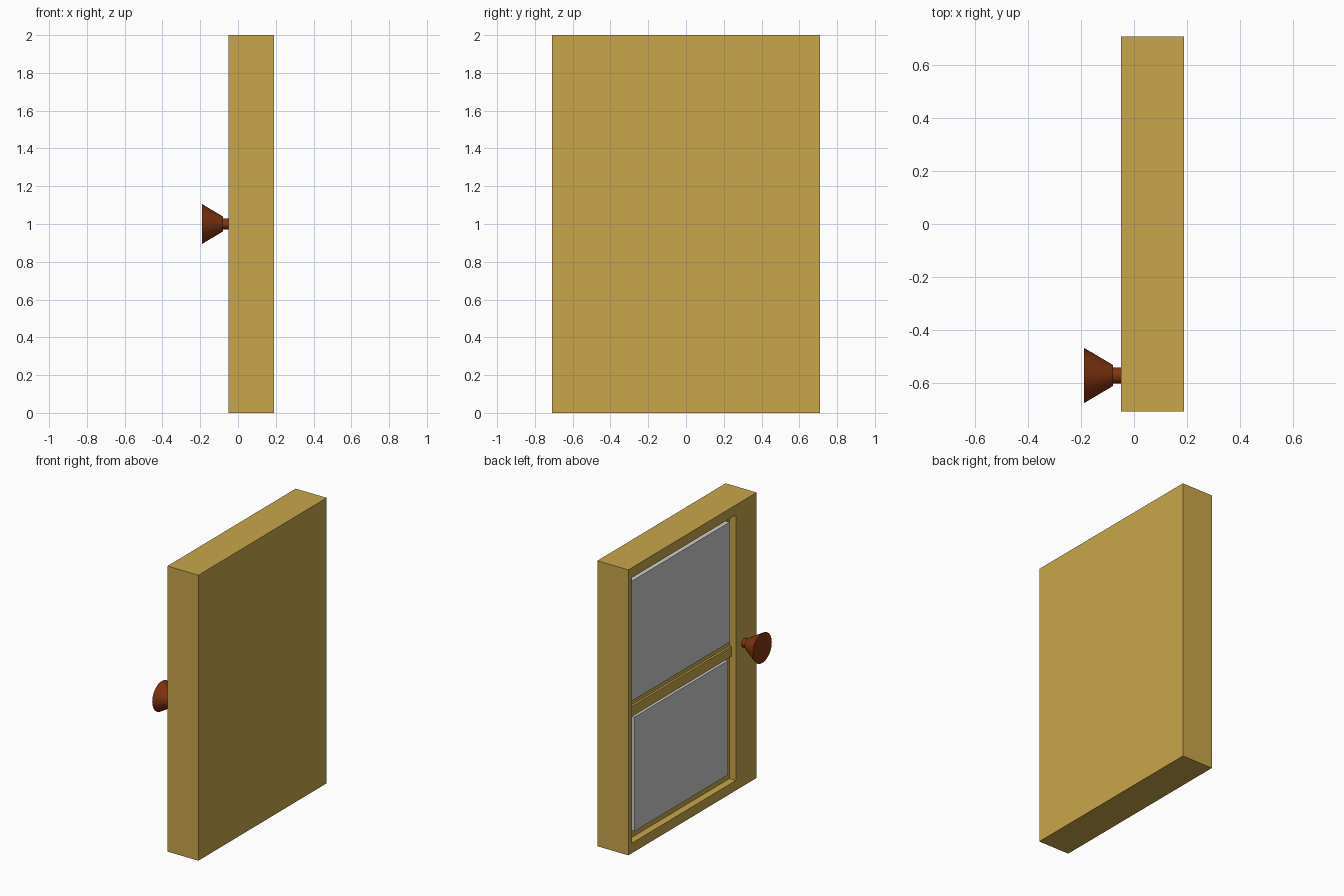
import bpy, bmesh, math

if "Cube" in bpy.data.objects:
    bpy.data.objects.remove(bpy.data.objects["Cube"])


def material(name, rgb):
    m = bpy.data.materials.new(name)
    m.diffuse_color = (*rgb, 1)
    m.use_nodes = True
    m.node_tree.nodes["Principled BSDF"].inputs["Base Color"].default_value = m.diffuse_color
    return m


gold = material("gold_wood", (0.58, 0.38, 0.07))
brown = material("brown_wood", (0.22, 0.035, 0.005))


def box(name, x, y, z, mat=None):
    """Box from (low, high) pairs on each axis."""
    bm = bmesh.new()
    bmesh.ops.create_cube(bm, size=1)
    for v in bm.verts:
        v.co = [r[0] if c < 0 else r[1] for c, r in zip(v.co, (x, y, z))]
    return add(name, bm, mat)


def add(name, bm, mat=None):
    bmesh.ops.recalc_face_normals(bm, faces=bm.faces)
    me = bpy.data.meshes.new(name)
    bm.to_mesh(me)
    bm.free()
    if mat:
        me.materials.append(mat)
    ob = bpy.data.objects.new(name, me)
    bpy.context.collection.objects.link(ob)
    return ob


# Door slab with a shallow pocket sunk in its -x face
FACE, BACK, POCKET = -0.05, 0.19, 0.0
slab = box("door_slab", (FACE, BACK), (-0.71, 0.71), (0, 2), gold)
bm = bmesh.new()
bm.from_mesh(slab.data)
face = min(bm.faces, key=lambda f: f.calc_center_median().x)
bmesh.ops.inset_region(bm, faces=[face], thickness=0.04)
for v in face.verts:
    v.co.y = -0.48 if v.co.y < 0 else 0.67
    v.co.z = 0.07 if v.co.z < 1 else 1.93
pocket = bmesh.ops.extrude_discrete_faces(bm, faces=[face])["faces"][0]
for v in pocket.verts:
    v.co.x = POCKET
bmesh.ops.recalc_face_normals(bm, faces=bm.faces)
bm.to_mesh(slab.data)
bm.free()

# Low rail between the two panels
box("middle_rail", (-0.015, 0.01), (-0.48, 0.67), (0.93, 1.0), gold)

# Raised grey panels
box("upper_panel", (-0.03, 0.01), (-0.44, 0.64), (1.05, 1.89))
box("lower_panel", (-0.035, 0.01), (-0.415, 0.62), (0.13, 0.93))

# Knob: short stem flaring into a cone, turned around the x axis
profile = [(-0.04, 0.03), (-0.08, 0.03), (-0.08, 0.04), (-0.19, 0.105)]
N = 32
bm = bmesh.new()
rings = [[bm.verts.new((x, -0.573 + r * math.cos(2 * math.pi * i / N),
                        1.0 + r * math.sin(2 * math.pi * i / N)))
          for i in range(N)] for x, r in profile]
for a, b in zip(rings, rings[1:]):
    for i in range(N):
        j = (i + 1) % N
        bm.faces.new((a[i], a[j], b[j], b[i]))
bm.faces.new(rings[0])
bm.faces.new(rings[-1])
add("knob", bm, brown)
